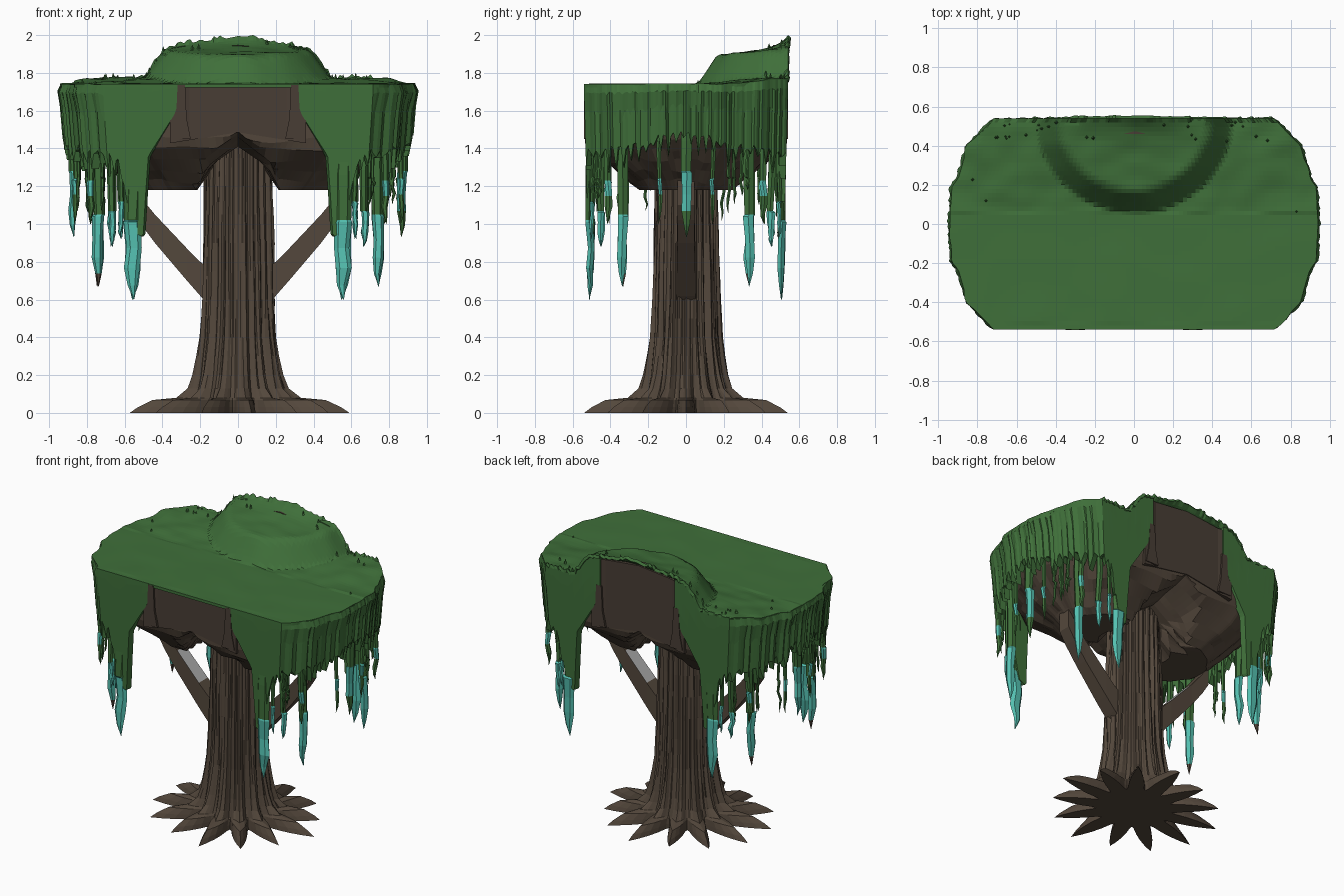
import bpy, bmesh, math, random
from mathutils import Vector, noise

if "Cube" in bpy.data.objects:
    bpy.data.objects.remove(bpy.data.objects["Cube"])

random.seed(4)


def material(name, rgb):
    m = bpy.data.materials.new(name)
    m.diffuse_color = (*rgb, 1)
    m.use_nodes = True
    m.node_tree.nodes["Principled BSDF"].inputs["Base Color"].default_value = m.diffuse_color
    return m


BARK = material("bark_brown", (.088, .064, .045))
WOOD = material("dark_wood", (.066, .047, .035))
MOSS = material("moss_green", (.050, .160, .042))
TEAL = material("teal_tips", (.09, .53, .44))
GREY = material("pale_grey", (.42, .42, .42))


def lerp(table, v):
    """Piecewise linear lookup in [(key, value), ...]."""
    if v <= table[0][0]:
        return table[0][1]
    for (a, p), (b, q) in zip(table, table[1:]):
        if v <= b:
            return p + (q - p) * (v - a) / (b - a)
    return table[-1][1]


def rough(x, y, z=0):
    return noise.noise(Vector((x, y, z)))


def loft(name, rows, mats, closed=True, caps=True, rule=None):
    """Skin a list of equal-length rows of points."""
    bm = bmesh.new()
    vs = [[bm.verts.new(p) for p in row] for row in rows]
    n = len(rows[0])
    for a, b in zip(vs, vs[1:]):
        for i in range(n if closed else n - 1):
            j = (i + 1) % n
            bm.faces.new((a[i], a[j], b[j], b[i]))
    if caps and closed:
        bm.faces.new(vs[0][::-1])
        bm.faces.new(vs[-1])
    bmesh.ops.recalc_face_normals(bm, faces=bm.faces[:])
    if rule:
        for f in bm.faces:
            f.normal_update()
            f.material_index = rule(f)
    me = bpy.data.meshes.new(name)
    bm.to_mesh(me)
    bm.free()
    for m in mats:
        me.materials.append(m)
    ob = bpy.data.objects.new(name, me)
    bpy.context.collection.objects.link(ob)
    return ob


def half_width(y):
    return lerp([(0, .94), (.19, .93), (.24, .895), (.4, .85), (.54, .715)], abs(y))


def top_z(x, y):
    """Moss surface: flat shelf, raised rim at the back, half mound."""
    z = 1.742
    if y > .1:
        z += .03 * min(1, (y - .1) / .3) * lerp([(.3, 1), (.8, .9), (.93, 0)], abs(x))
    d = math.hypot(x / .5, (y - .54) / .48)
    z += lerp([(0, .15), (.74, .145), (.8, .13), (1, 0)], d)
    if y > .36:
        z += .075 * ((y - .36) / .18) ** 2 * max(0, 1 - abs(x) / .48)
    return z


# Trunk with star of roots and bark grooves
core = [(0, .25), (.07, .24), (.13, .225), (.2, .21), (.4, .188), (.6, .183), (1.15, .172), (1.5, .17)]
root = [(0, .33), (.03, .29), (.068, .215), (.08, .09), (.13, .04), (.25, .022), (.6, .004), (1.5, 0)]
N, ROOTS = 130, 13
length = [random.uniform(.85, 1.05) for _ in range(ROOTS)]
for k in (0, 3, 6, 7, 10):
    length[k] = 1.03
rows = []
for z in (0, .03, .068, .08, .13, .2, .3, .4, .5, .6, .75, .9, 1.05, 1.2, 1.35, 1.48):
    ring = []
    for i in range(N):
        a = math.tau * i / N
        k = i / N * ROOTS
        lobe = 1 - 2 * abs(k - round(k))
        r = lerp(core, z) + lerp(root, z) * max(0, lobe * 1.15 - .15) * length[round(k) % ROOTS]
        groove = .02 * rough(math.cos(a) * 7, math.sin(a) * 7, z * 1.6)
        groove += .005 * (1 if i % 5 < 3 else -1)
        r += groove * min(1, z / .1)
        ring.append((r * math.cos(a), .92 * r * math.sin(a), z))
    rows.append(ring)
loft("trunk", rows, [BARK])

# Side branches, pale on the middle of the upper face
for s in (-1, 1):
    rows = []
    for x, lo, hi, w in ((.12, .54, .74, .05), (.2, .62, .80, .05), (.27, .70, .87, .05),
                         (.44, .90, 1.05, .045), (.53, 1.02, 1.16, .045), (.58, 1.10, 1.24, .045)):
        rows.append([(s * x, -w, lo), (s * x, w, lo), (s * x, w, hi), (s * x, -w, hi)])
    loft("branch", rows, [BARK, GREY], rule=lambda f: int(
        f.normal.z > .4 and .27 < abs(f.calc_center_median().x) < .43))

# Wooden canopy hull: two hanging lobes with a narrow vault between them
vault = [(0, 1.41), (.16, 1.30), (.22, 1.17)]
rows = []
for sx, sy, z in ((.0, .0, 1.725), (.95, .97, 1.725), (.93, .97, 1.6), (.86, .96, 1.45), (.80, .93, 1.40),
                  (.75, .80, 1.34), (.69, .66, 1.28), (.63, .54, 1.225), (.58, .46, 1.18), (.42, .36, 1.18),
                  (.28, .25, 1.18), (.14, .12, 1.18), (.01, .01, 1.18)):
    ring = []
    for i in range(128):
        a = math.tau * i / 128
        y = max(-.54, min(.54, .8 * math.sin(a)))
        x = half_width(y) * math.cos(a) / max(.0001, math.sqrt(1 - .45 * math.sin(a) ** 2))
        x = max(-half_width(y), min(half_width(y), x))
        px, py, pz = x * sx, y * sy, z
        if z < 1.5:
            pz = max(pz, lerp(vault, abs(px)) + .07 * max(0, abs(py) - .2) / .3)
            if z > 1.18:
                pz += .035 * rough(px * 3, py * 14, z * 18)
        ring.append((px, py, pz))
    rows.append(ring)
loft("canopy_hull", rows, [BARK])

# Bare wood panels at front and back, with side posts
for side in (-1, 1):
    rows = []
    for i in range(15):
        x = -.36 + .72 * i / 14
        out = side * (.525 if abs(x) < .27 else .536)
        z1 = top_z(x, side * .5) - .02
        z0 = 1.485 - .16 * abs(x)
        rows.append([(x, side * .46, z0), (x, out, z0), (x, out, z1), (x, side * .46, z1)])
    loft("front_panel" if side < 0 else "back_panel", rows, [WOOD])
    for s in (-1, 1):
        rows = [[(s * (.30 + dx * w), side * (.541 - .06 * dy), z) for dx, dy in ((-1, 1), (-1, 0), (1, 0), (1, 1))]
                for z, w in ((1.45, .05), (1.56, .028), (1.735, .02))]
        loft("panel_post", rows, [WOOD])

# Moss top sheet
rows = []
for j in range(49):
    y = -.54 + 1.08 * j / 48
    row = []
    for i in range(91):
        u = -1 + 2 * i / 90
        x = u * (half_width(y) + (.02 * rough(0, y * 9, u) if j not in (0, 48) else 0))
        z = top_z(x, y) + (.01 * rough(x * 7, y * 9) if y > .05 else .004 * rough(x * 4, y * 5) * (y > -.5))
        if j == 48:
            z += random.choice((0, 0, .008, .02)) * (abs(x) > .05)
        row.append((x, y, min(z, 2)))
    rows.append(row)
sheet = loft("moss_top", rows, [MOSS], closed=False)
mod = sheet.modifiers.new("thickness", "SOLIDIFY")
mod.thickness = .02
mod.offset = 1 if sheet.data.polygons[0].normal.z < 0 else -1

# Moss curtains: a fringed band round each side of the canopy
face_hem = [(.29, 1.72), (.34, 1.58), (.42, 1.46), (.49, 1.36), (.515, 1.15), (.54, .93), (.60, .96),
            (.62, 1.12), (.65, 1.30), (.73, 1.36)]
side_hem = [(0, 1.46), (.11, 1.46), (.2, 1.40), (.54, 1.36)]
path = [(.29 + .425 * i / 36, -.54) for i in range(36)]
path += [(half_width(y), y) for y in (-.54 + 1.08 * i / 80 for i in range(81))]
path += [(x, -y) for x, y in path[:36][::-1]]
for s in (-1, 1):
    rows = []
    for i, (x, y) in enumerate(path):
        flat = abs(y) > .539
        hem = lerp(face_hem, x) if flat else lerp(side_hem, abs(y))
        if not flat or x > .63:
            hem += random.uniform(-.11, .0) if i % 3 == 0 else random.uniform(0, .04)
        ripple = 0 if flat else random.uniform(-.012, .012)
        zt = top_z(x, y) - .004
        outer, inner = [], []
        for t in (0, .12, .4, .7, 1):
            z = zt + (hem - zt) * t
            d = max(0, 1.7 - z)
            px = (x + ripple * min(1, t * 4)) * (1 - .09 * d) + (.012 if t == .12 and not flat else 0)
            py = y * (1 - .05 * d)
            outer.append((s * px, py, z))
            inner.append((s * (px - (.012 if flat else .04)), py * (.93 if flat else .98), z))
        rows.append(outer + inner[::-1])
    loft("moss_curtain", rows, [MOSS])


# Hanging strands: teal between split and low, low_slot colour underneath
def strand(x, y, wx, wy, top, split, tip, low=-1, low_slot=0):
    rows = []
    zs = [(top, .8), ((top + split) / 2, 1), (split, .85), (split - .01, .95),
          (split + (tip - split) * .35, .8), (split + (tip - split) * .6, .85),
          (split + (tip - split) * .82, .5), (tip, .04)]
    for z, w in zs:
        jx, jy = random.uniform(-.007, .007), random.uniform(-.007, .007)
        rows.append([(x + jx + wx * w * math.cos(k * math.tau / 6), y + jy + wy * w * math.sin(k * math.tau / 6), z)
                     for k in range(6)])

    def slot(f):
        z = f.calc_center_median().z
        return 0 if z > split - .002 else (low_slot if z < low else 1)
    loft("hanging_strand", rows, [MOSS, TEAL, BARK], rule=slot)


quarter = [(.555, .508, .05, .025, 1.5, 1.02, .60), (.74, .335, .034, .034, 1.6, 1.05, .67),
           (.67, .45, .022, .022, 1.5, 1.07, .88), (.78, .41, .02, .022, 1.55, 1.23, 1.0, 1.16),
           (.865, .14, .016, .014, 1.55, 1.24, 1.0, 1.17), (.62, .495, .016, .014, 1.45, 1.12, .92)]
for sx in (-1, 1):
    for x, y, *rest in quarter:
        for sy in (-1, 1):
            if x == .74 and sx < 0:
                strand(sx * x, sy * y, *rest, low=.78, low_slot=2)
            else:
                strand(sx * x, sy * y, *rest)
    strand(sx * .87, 0, .028, .035, 1.6, 1.28, .93, low=1.1 if sx > 0 else -1)
    # plain green filler strands
    for _ in range(9):
        y = random.choice((-1, 1)) * random.uniform(.17, .5)
        strand(sx * (half_width(y) - random.uniform(.05, .09)), y, .011, .011, 1.6,
               1.25, random.uniform(1.0, 1.2), low=3)

# Small tufts along the rear rim
for _ in range(28):
    s, x = random.choice((-1, 1)), random.uniform(.06, .85)
    y = random.uniform(.42, .52) if x < .72 else random.uniform(.0, .3)
    z, h = top_z(x, y), random.uniform(.012, .03)
    loft("moss_tuft", [[(s * x + r * math.cos(k * math.tau / 4), y + r * math.sin(k * math.tau / 4), min(zz, 2))
                        for k in range(4)] for r, zz in ((.012, z - .01), (.001, z + h))], [MOSS])
